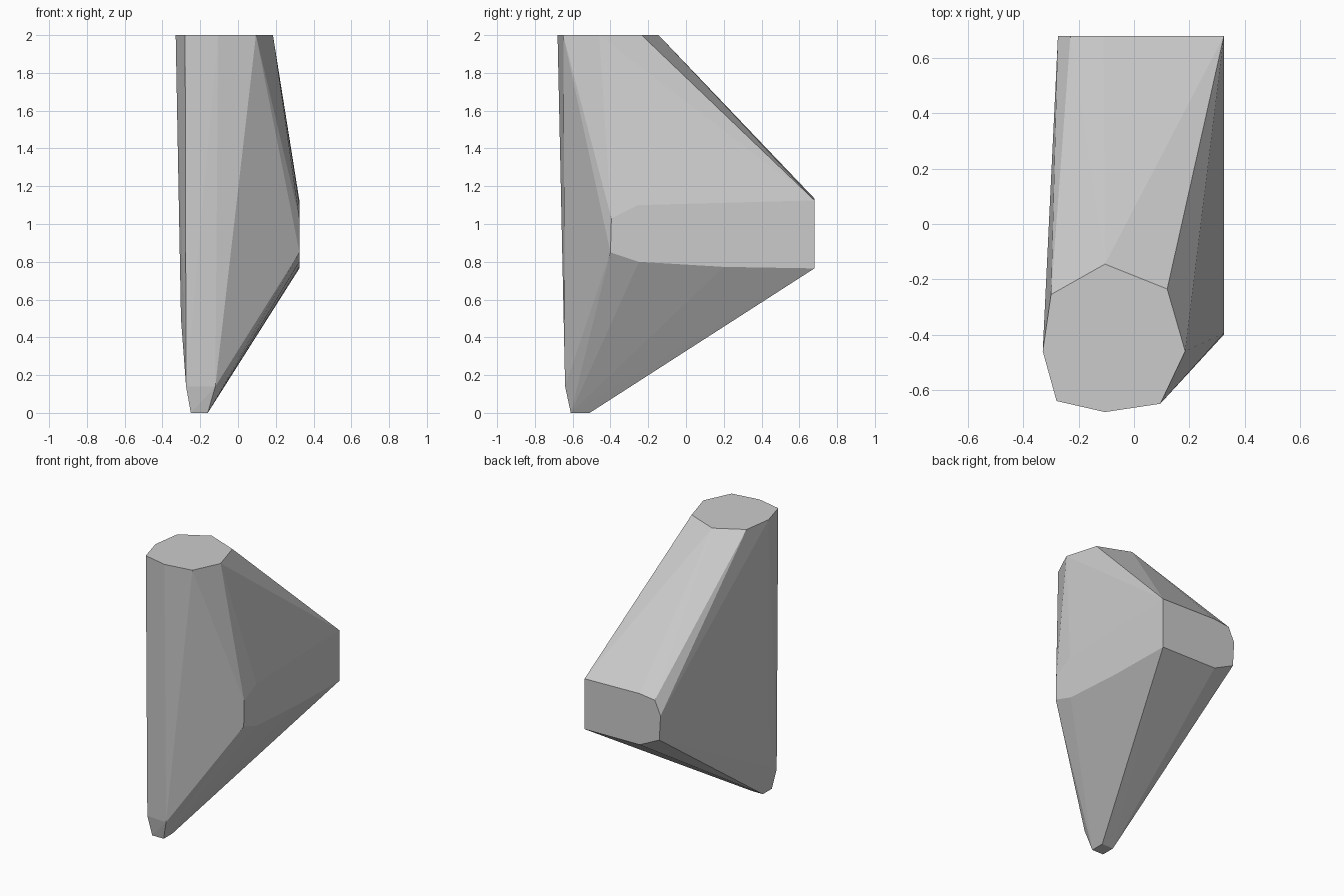
import bpy
import bmesh

default_cube = bpy.data.objects.get("Cube")
if default_cube:
    bpy.data.objects.remove(default_cube, do_unlink=True)


def make_material(name, level):
    """Create one plain neutral material with a single flat colour."""
    material = bpy.data.materials.new(name)
    material.use_nodes = True
    colour = (level, level, level, 1)
    material.diffuse_color = colour
    material.node_tree.nodes["Principled BSDF"].inputs["Base Color"].default_value = colour
    return material


def on_plane(axis, position, outline):
    """Lift a flat outline onto the plane where the given axis is constant."""
    points = []
    for first, second in outline:
        point = [first, second]
        point.insert("xyz".index(axis), position)
        points.append(point)
    return points


# Flat top, an irregular octagon seen from above
top_facet = on_plane("z", 2, [
    (-.105, -.145), (.12, -.235), (.185, -.46), (.095, -.65),
    (-.105, -.68), (-.28, -.64), (-.33, -.46), (-.3, -.255)])

# Flat left flank, rounded off towards the front
side_facet = on_plane("x", .325, [
    (-.4, .85), (-.395, 1.03), (-.255, 1.1), (.68, 1.125),
    (.68, .765), (.2, .773), (-.25, .8)])

# Flat back end, rounded off towards the right
back_facet = on_plane("y", .68, [
    (-.11, 1.135), (-.23, 1.12), (-.275, 1.02), (-.265, .845), (-.11, .77)])

# Small square tip at the bottom
tip_facet = on_plane("z", 0, [
    (x, y) for x in (-.25, -.16) for y in (-.61, -.51)])

# Bevel corners leading from the tip into the body
tip_bevel = [(-.275, -.63, .14), (-.12, -.64, .14), (0, -.56, .4), (-.302, -.5, .5)]

# Wrap all facets in one convex solid
bm = bmesh.new()
for point in top_facet + side_facet + back_facet + tip_facet + tip_bevel:
    bm.verts.new(point)
result = bmesh.ops.convex_hull(bm, input=bm.verts[:])
loose = [v for v in bm.verts if not v.link_faces]
bmesh.ops.delete(bm, geom=loose, context="VERTS")

# Merge coplanar triangles into clean flat faces
bmesh.ops.dissolve_limit(bm, angle_limit=.005, verts=bm.verts[:], edges=bm.edges[:])
bmesh.ops.recalc_face_normals(bm, faces=bm.faces[:])

mesh = bpy.data.meshes.new("faceted_wedge")
bm.to_mesh(mesh)
bm.free()
mesh.materials.append(make_material("light grey", .6))
wedge = bpy.data.objects.new("faceted_wedge", mesh)
bpy.context.collection.objects.link(wedge)
